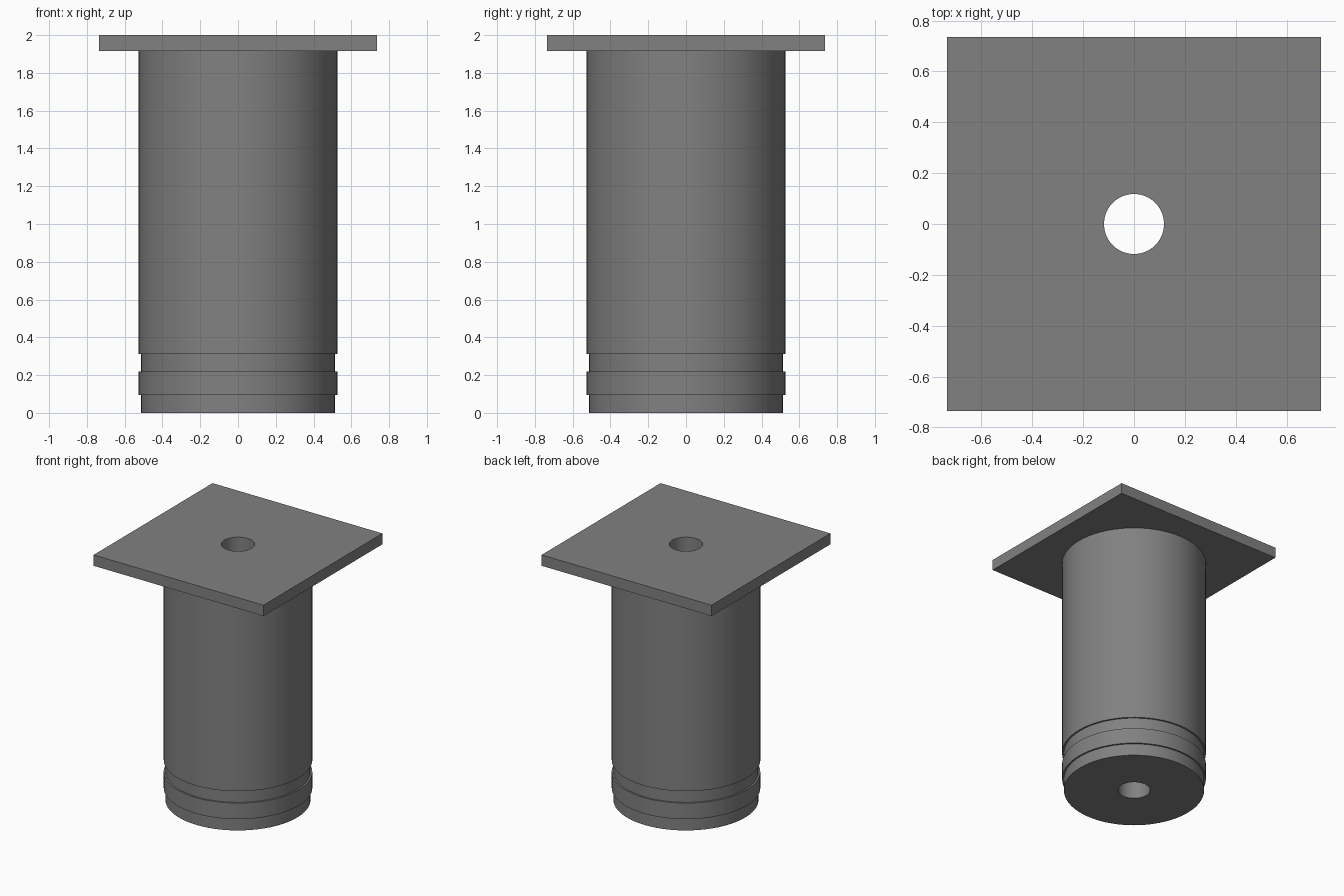
import bpy
import bmesh
from math import cos, sin, tau

SIDES = 64          # divisible by 8 so the square plate gets exact corners
BORE = 0.118        # radius of the through hole
BODY = 0.527
GROOVE = 0.514
PLATE = 0.735       # half width of the plate
PLATE_Z = 1.915
TOP = 2.0

cube = bpy.data.objects.get("Cube")
if cube:
    bpy.data.objects.remove(cube, do_unlink=True)

gray = bpy.data.materials.new("steel gray")
gray.use_nodes = True
color = (0.22, 0.22, 0.22, 1)
gray.diffuse_color = color
gray.node_tree.nodes["Principled BSDF"].inputs["Base Color"].default_value = color


def ring(bm, size, z, square=False):
    """Loop of vertices on a circle, or on a square of half width size."""
    verts = []
    for i in range(SIDES):
        c, s = cos(tau * i / SIDES), sin(tau * i / SIDES)
        r = size / max(abs(c), abs(s)) if square else size
        verts.append(bm.verts.new((r * c, r * s, z)))
    return verts


def loft(name, sections):
    """Closed tube skinned through a cycle of rings."""
    bm = bmesh.new()
    rings = [ring(bm, *section) for section in sections]
    for a, b in zip(rings, rings[1:] + rings[:1]):
        for i in range(SIDES):
            j = (i + 1) % SIDES
            bm.faces.new((a[i], a[j], b[j], b[i]))
    bmesh.ops.recalc_face_normals(bm, faces=bm.faces)
    mesh = bpy.data.meshes.new(name)
    bm.to_mesh(mesh)
    bm.free()
    mesh.materials.append(gray)
    obj = bpy.data.objects.new(name, mesh)
    bpy.context.collection.objects.link(obj)
    bpy.ops.object.select_all(action="DESELECT")
    bpy.context.view_layer.objects.active = obj
    obj.select_set(True)
    bpy.ops.object.shade_smooth_by_angle(angle=0.5)
    return obj


# Cylindrical body with a recessed foot, a raised band and a groove
loft("cylinder_body", [
    (BORE, 0), (GROOVE, 0), (GROOVE, 0.095),
    (BODY, 0.095), (BODY, 0.22),
    (GROOVE, 0.22), (GROOVE, 0.313),
    (BODY, 0.313), (BODY, PLATE_Z), (BORE, PLATE_Z),
])

# Square mounting plate with the bore through its middle
loft("mounting_plate", [
    (BORE, PLATE_Z), (PLATE, PLATE_Z, True),
    (PLATE, TOP, True), (BORE, TOP),
])
